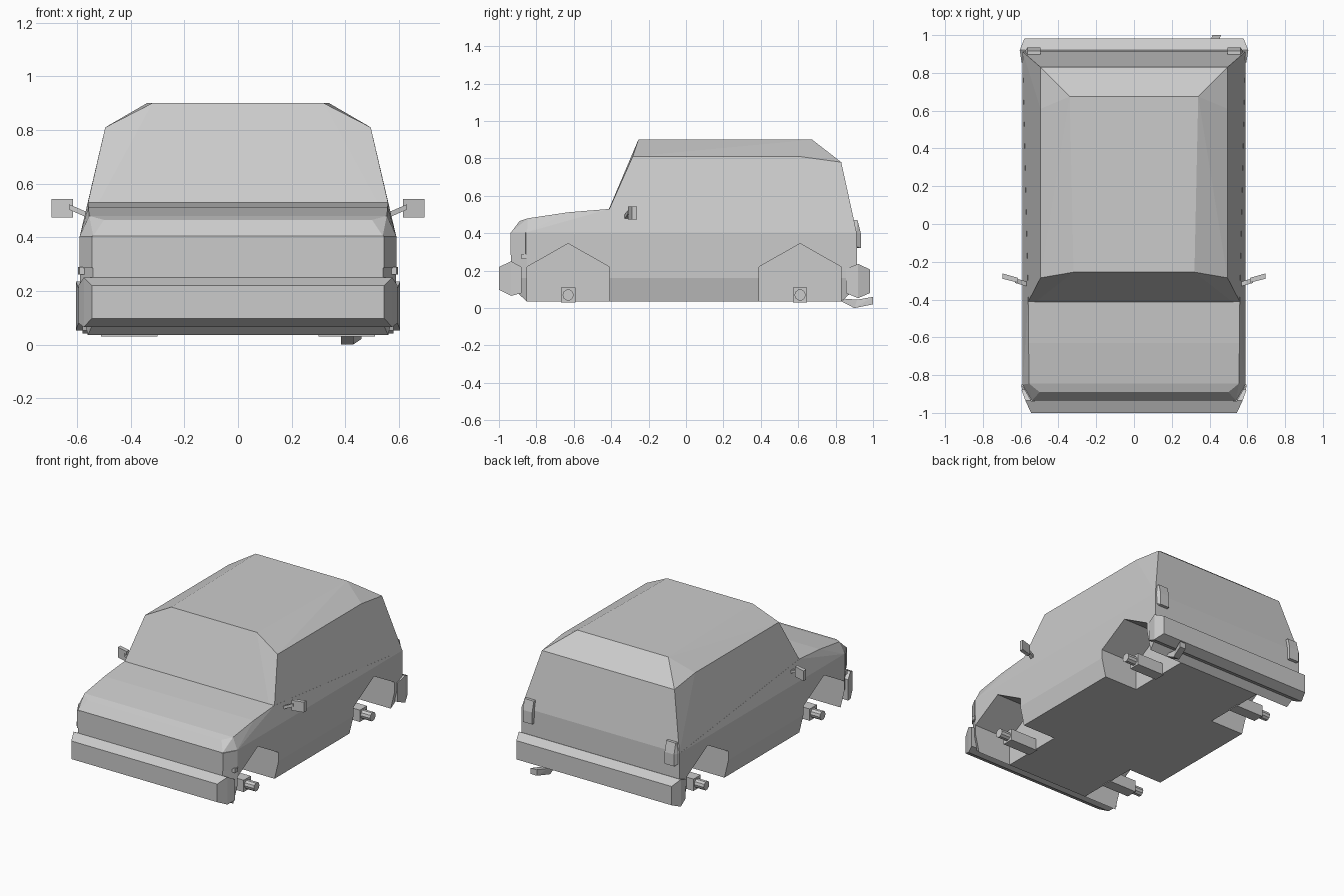
import bpy, bmesh
from math import radians, pi
from mathutils import Vector, Matrix

if "Cube" in bpy.data.objects:
    bpy.data.objects.remove(bpy.data.objects["Cube"])


def finish(name, bm, mirror=False):
    bmesh.ops.recalc_face_normals(bm, faces=bm.faces)
    me = bpy.data.meshes.new(name)
    bm.to_mesh(me)
    bm.free()
    ob = bpy.data.objects.new(name, me)
    bpy.context.collection.objects.link(ob)
    if mirror:
        ob.modifiers.new("mirror", 'MIRROR').use_mirror_merge = False
    return ob


def hull(name, pts, both=True, mirror=False):
    """Convex faceted solid; 'both' spans the centre line, 'mirror' makes a pair."""
    bm = bmesh.new()
    for x, y, z in pts:
        bm.verts.new((x, y, z))
        if both:
            bm.verts.new((-x, y, z))
    res = bmesh.ops.convex_hull(bm, input=bm.verts)
    junk = {v for v in res["geom_interior"] + res["geom_unused"]
            if isinstance(v, bmesh.types.BMVert)}
    if junk:
        bmesh.ops.delete(bm, geom=list(junk), context='VERTS')
    bmesh.ops.dissolve_limit(bm, angle_limit=radians(1), verts=bm.verts, edges=bm.edges)
    return finish(name, bm, mirror)


def prism(outline, z0, z1):
    return [(x, y, z) for x, y in outline for z in (z0, z1)]


def boolean(ob, other, op):
    m = ob.modifiers.new(op.lower(), 'BOOLEAN')
    m.operation, m.object, m.solver = op, other, 'EXACT'
    other.hide_render = True
    other.hide_set(True)


# Lower body with hood
body = hull("body", [
    (.56, -.85, .035), (.56, .83, .035), (.59, -.85, .16), (.59, .915, .16),
    (.57, .88, .08), (.54, -.90, .08), (.54, -.935, .16),
    (.54, -.935, .405), (.59, -.85, .405), (.59, .912, .405),
    (.50, -.89, .465), (.555, -.845, .48), (.558, -.63, .512), (.56, -.41, .53)])

# Cabin with chamfered roof, merged into the body
cabin = hull("cabin_form", [
    (.588, -.465, .405), (.5895, .912, .405), (.495, -.285, .81), (.495, .61, .81),
    (.495, .83, .78), (.32, -.255, .90), (.34, .675, .90)])
boolean(body, cabin, 'UNION')

# Wheel arches cut into both sides
for name, y in (("front", -.63), ("rear", .61)):
    arch = [(y - .22, -.1), (y + .22, -.1), (y + .22, .22), (y, .345), (y - .22, .22)]
    cutter = hull(name + "_arch_cutter",
                  [(x, a, b) for a, b in arch for x in (.31, .8)], both=False, mirror=True)
    boolean(body, cutter, 'DIFFERENCE')

    # Axle block and round hub
    bm = bmesh.new()
    bmesh.ops.create_cube(bm, size=1, matrix=Matrix.Translation((.405, y, .07))
                          @ Matrix.Diagonal((.21, .076, .08, 1)))
    bmesh.ops.create_cone(bm, cap_ends=True, segments=10, radius1=.03, radius2=.03,
                          depth=.08, matrix=Matrix.Translation((.54, y, .07))
                          @ Matrix.Rotation(pi / 2, 4, 'Y'))
    finish(name + "_hub", bm, mirror=True)

# Bumpers
hull("front_bumper", [
    (.545, -1, .22), (.545, -1, .098), (.575, -.935, .25), (.575, -.935, .065),
    (.595, -.88, .22), (.595, -.88, .08)])
hull("rear_bumper", [
    (.58, .983, .207), (.58, .983, .08), (.605, .92, .236), (.605, .92, .053),
    (.595, .855, .21), (.595, .855, .08)])

# Headlights wrapping the front corners
hull("headlight", prism([(.525, -.939), (.545, -.939), (.592, -.857), (.56, -.85),
                         (.525, -.92)], .285, .405), both=False, mirror=True)

# Small side marker lamps
hull("side_marker", prism([(.565, -.88), (.592, -.88), (.597, -.85), (.575, -.85)],
                          .262, .29), both=False, mirror=True)

# Tail lights leaning with the back panel
hull("tail_light", [(x, y + s, z) for x in (.495, .565) for s in (0, .035)
                    for y, z in ((.9, .32), (.9, .40), (.882, .47))]
     + [(.58, .91, .33), (.58, .91, .40)], both=False, mirror=True)

# Door mirrors: stem and angled plate
hull("mirror_stem", [(x, y + s, z + t) for x, y, z in ((.55, -.335, .468), (.63, -.312, .503))
                     for s in (0, .025) for t in (0, .02)], both=False, mirror=True)
hull("door_mirror", prism([(.615, -.31), (.695, -.29), (.695, -.262), (.615, -.285)],
                          .473, .542), both=False, mirror=True)

# Bent square exhaust pipe on one side
hull("exhaust_pipe", [(x, y, z) for x in (.385, .43)
                      for y, z in ((.83, .036), (.85, .05), (.90, 0), (.915, .045))], both=False)
hull("exhaust_tip", [(x + s, y, z) for s in (0, .045)
                     for x, y, z in ((.385, .90, 0), (.385, .915, .045),
                                     (.415, 1, .02), (.415, 1, .06))], both=False)
